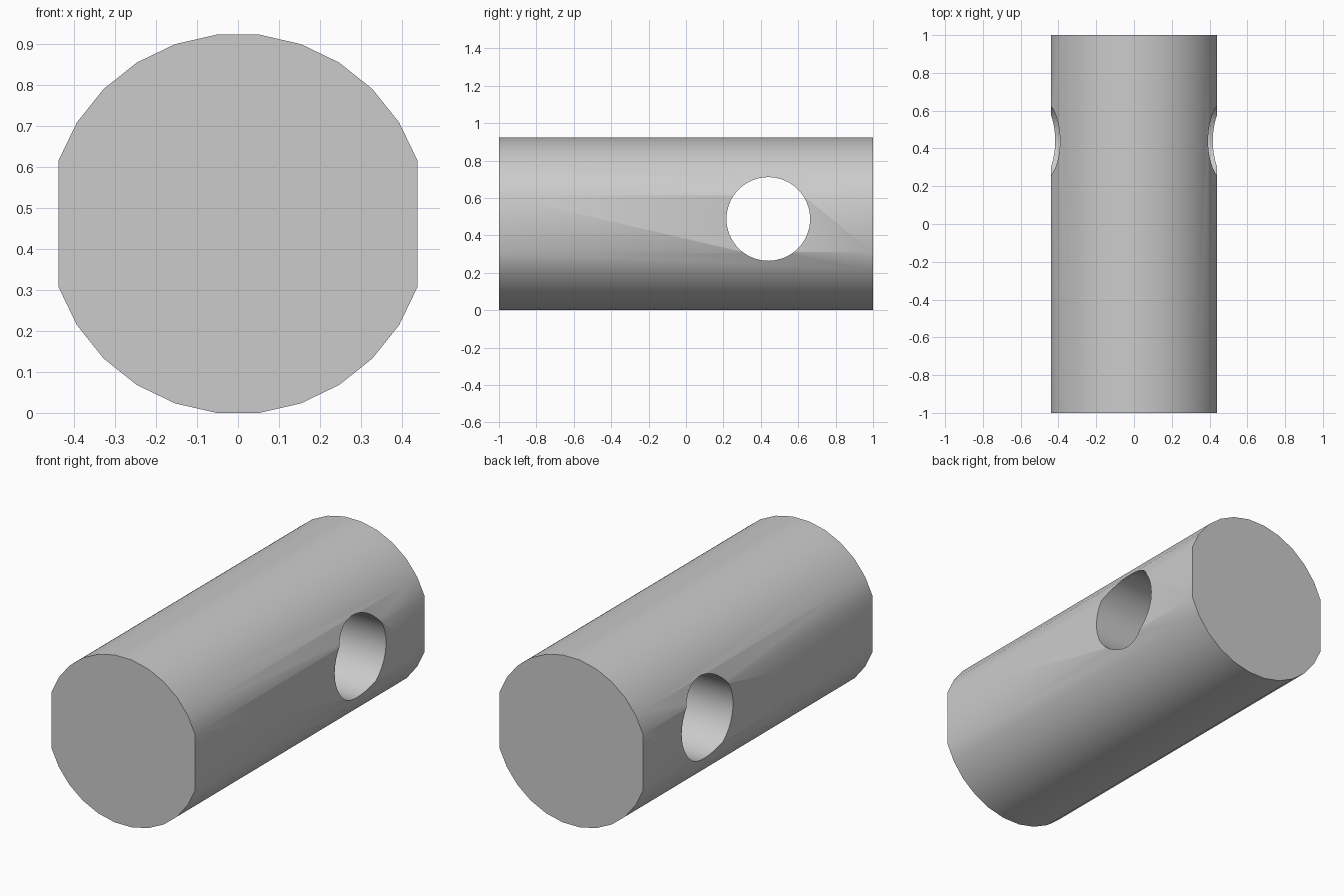
import bpy
import bmesh
import math
from mathutils import Matrix

cube = bpy.data.objects.get("Cube")
if cube:
    bpy.data.objects.remove(cube, do_unlink=True)

SIDES = 28
RADIUS = 0.4645
CENTRE_Z = RADIUS * math.cos(math.pi / SIDES)
HOLE_Y, HOLE_Z, HOLE_RADIUS = 0.44, 0.488, 0.2235

grey = bpy.data.materials.new("plain grey")
grey.use_nodes = True
colour = (0.6, 0.6, 0.6, 1)
grey.diffuse_color = colour
grey.node_tree.nodes["Principled BSDF"].inputs["Base Color"].default_value = colour


def add_object(name, bm):
    bmesh.ops.recalc_face_normals(bm, faces=bm.faces)
    mesh = bpy.data.meshes.new(name)
    bm.to_mesh(mesh)
    bm.free()
    mesh.materials.append(grey)
    obj = bpy.data.objects.new(name, mesh)
    bpy.context.collection.objects.link(obj)
    return obj


# Round bar along y, with the outermost corners left out to form flat sides
bm = bmesh.new()
angles = [(i + 0.5) * math.tau / SIDES for i in range(SIDES)]
profile = [bm.verts.new((RADIUS * math.sin(a), -1, CENTRE_Z + RADIUS * math.cos(a)))
           for a in angles if abs(math.sin(a)) < 0.97]
end = bm.faces.new(profile)
extruded = bmesh.ops.extrude_face_region(bm, geom=[end], use_keep_orig=True)
moved = [v for v in extruded["geom"] if isinstance(v, bmesh.types.BMVert)]
bmesh.ops.translate(bm, verts=moved, vec=(0, 2, 0))
bar = add_object("drilled_bar", bm)

# Cross hole drilled from side to side
bm = bmesh.new()
bmesh.ops.create_cone(bm, cap_ends=True, segments=64, radius1=HOLE_RADIUS,
                      radius2=HOLE_RADIUS, depth=1.4,
                      matrix=Matrix.Translation((0, HOLE_Y, HOLE_Z))
                      @ Matrix.Rotation(math.pi / 2, 4, "Y"))
cutter = add_object("hole_cutter", bm)
cutter.hide_render = True

drill = bar.modifiers.new("cross hole", "BOOLEAN")
drill.operation = "DIFFERENCE"
drill.solver = "EXACT"
drill.object = cutter

bpy.ops.object.select_all(action="DESELECT")
bar.select_set(True)
bpy.context.view_layer.objects.active = bar
bpy.ops.object.modifier_apply(modifier=drill.name)
bpy.data.objects.remove(cutter, do_unlink=True)
bpy.ops.object.shade_smooth_by_angle(angle=math.radians(30))
